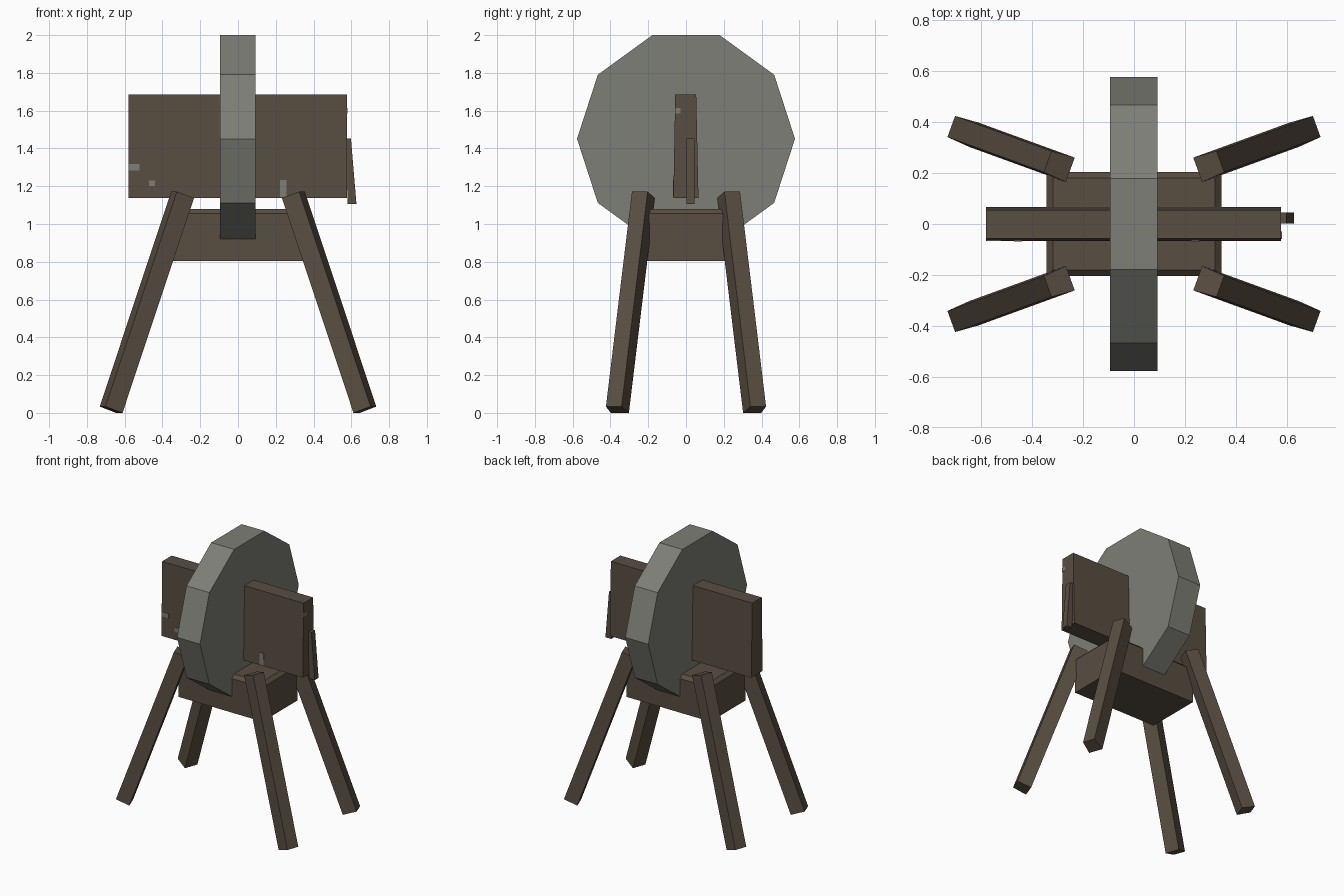
import bpy, math
from mathutils import Vector

if "Cube" in bpy.data.objects:
    bpy.data.objects.remove(bpy.data.objects["Cube"])


def material(name, rgb):
    m = bpy.data.materials.new(name)
    m.diffuse_color = (*rgb, 1)
    m.use_nodes = True
    m.node_tree.nodes["Principled BSDF"].inputs["Base Color"].default_value = m.diffuse_color
    return m


WOOD = material("dark brown wood", (0.098, 0.075, 0.053))
STONE = material("grey stone", (0.205, 0.209, 0.182))


def prism(name, ring_a, ring_b, mat):
    """Solid between two rings with the same number of points."""
    n = len(ring_a)
    faces = [tuple(range(n)), tuple(range(2 * n - 1, n - 1, -1))]
    faces += [(i, i + n, (i + 1) % n + n, (i + 1) % n) for i in range(n)]
    me = bpy.data.meshes.new(name)
    me.from_pydata([tuple(p) for p in list(ring_a) + list(ring_b)], [], faces)
    me.materials.append(mat)
    ob = bpy.data.objects.new(name, me)
    bpy.context.collection.objects.link(ob)
    # consistent outward normals
    import bmesh
    bm = bmesh.new()
    bm.from_mesh(me)
    bmesh.ops.recalc_face_normals(bm, faces=bm.faces)
    bm.to_mesh(me)
    bm.free()
    return ob


def rect(x0, x1, y0, y1, z):
    return [(x0, y0, z), (x1, y0, z), (x1, y1, z), (x0, y1, z)]


# Ten-sided grinding wheel, axis along x
def wheel_ring(x):
    return [(x, 0.577 * math.cos(math.tau * i / 10),
             1.451 + 0.577 * math.sin(math.tau * i / 10)) for i in range(10)]


prism("grinding_wheel", wheel_ring(-0.095), wheel_ring(0.093), STONE)

# Upright plank through the wheel, slightly thinner at the top
prism("axle_plank", rect(-0.58, 0.577, -0.067, 0.066, 1.138),
      rect(-0.58, 0.577, -0.057, 0.054, 1.685), WOOD)

# Base block with a chamfered top
prism("base_block", rect(-0.343, 0.343, -0.205, 0.205, 0.803),
      rect(-0.343, 0.343, -0.205, 0.205, 1.055), WOOD)
prism("base_block_top", rect(-0.343, 0.343, -0.205, 0.205, 1.055),
      rect(-0.318, 0.318, -0.18, 0.18, 1.08), WOOD)

# Slanted crank handle on the right end
prism("crank_handle", rect(0.58, 0.627, 0.002, 0.046, 1.107),
      rect(0.572, 0.598, 0.002, 0.046, 1.452), WOOD)

# Four splayed legs, inner face a little wider than the outer one
tilt, turn = math.radians(19.5), math.radians(20)
out = Vector((math.cos(turn), math.sin(turn), 0))
side = Vector((-math.sin(turn), math.cos(turn), 0))
up = Vector((0, 0, 1))
down = 1.207 * (math.sin(tilt) * out - math.cos(tilt) * up)
depth = 0.1 * (math.cos(tilt) * out + math.sin(tilt) * up)
inner = Vector((0.25, 0.2125, 1.138))
top = [inner - side * 0.051, inner + side * 0.051,
       inner + depth + side * 0.044, inner + depth - side * 0.044]
for fx, xname in ((-1, "left"), (1, "right")):
    for fy, yname in ((-1, "front"), (1, "back")):
        ring = [Vector((p.x * fx, p.y * fy, p.z)) for p in top]
        d = Vector((down.x * fx, down.y * fy, down.z))
        prism(f"{yname}_{xname}_leg", ring, [p + d for p in ring], WOOD)

# Small grey chips on the plank
for x, z, w, h in ((-0.55, 1.30, 0.058, 0.034), (-0.455, 1.215, 0.03, 0.03),
                   (0.24, 1.187, 0.034, 0.09)):
    y = -0.067 + (z - 1.138) * 0.0183
    prism("plank_chip", rect(x - w / 2, x + w / 2, y - 0.003, y + 0.005, z - h / 2),
          rect(x - w / 2, x + w / 2, y - 0.003, y + 0.005, z + h / 2), STONE)
prism("plank_end_chip", rect(0.573, 0.58, -0.058, -0.03, 1.585),
      rect(0.573, 0.58, -0.058, -0.03, 1.615), STONE)
